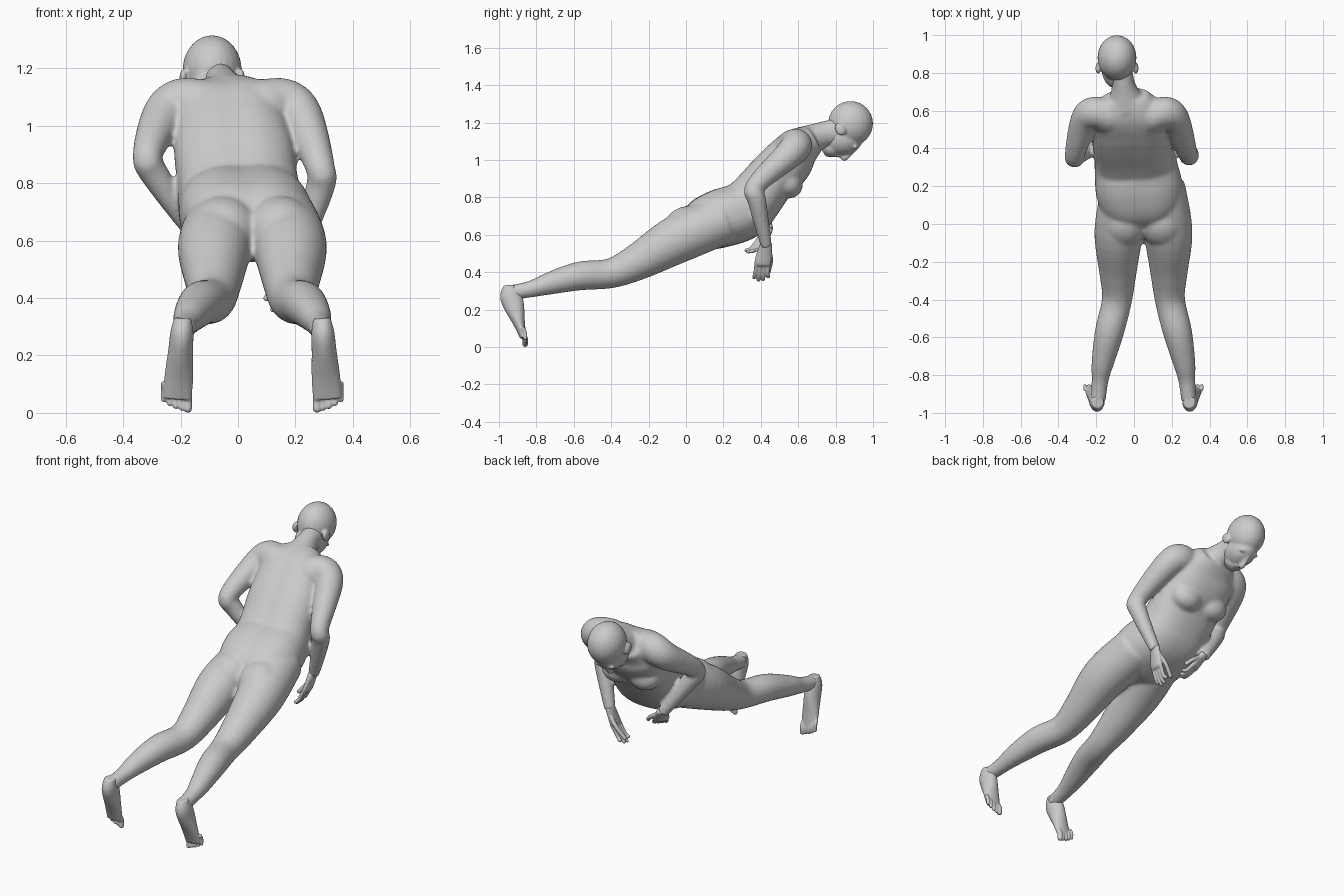
import bpy, bmesh, math
from mathutils import Vector, Matrix

old = bpy.data.objects.get("Cube")
if old:
    bpy.data.objects.remove(old)

# One plain grey for the whole figure
shade = 0.6
grey = bpy.data.materials.new("plain_grey")
grey.use_nodes = True
grey.diffuse_color = (shade, shade, shade, 1)
grey.node_tree.nodes["Principled BSDF"].inputs["Base Color"].default_value = grey.diffuse_color

ACROSS, ALONG = Vector((1, 0, 0)), Vector((0, 1, 0))
HIPS, CHEST, HEAD = 0.05, -0.02, -0.09    # middle of each region across the body
SEGMENTS = 32
SIDES = {"right": -1, "left": 1}


def spline(before, start, end, after, t):
    """Smooth in-between values of four neighbouring rings."""
    result = []
    for p, q, r, s in zip(before, start, end, after):
        slope_in, slope_out = (r - p) / 2, (s - q) / 2
        bend = 3 * (r - q) - 2 * slope_in - slope_out
        twist = 2 * (q - r) + slope_in + slope_out
        result.append(q + t * (slope_in + t * (bend + t * twist)))
    return result


def loft(mesh, rings, reference=ACROSS, groove=0, power=1, steps=5):
    """Closed tube through rings of x, y, z, half width and, if not round, half depth."""
    rings = [(*ring, ring[-1])[:5] for ring in rings]
    points, last = [], len(rings) - 1
    for i in range(last):
        near = [rings[min(max(i + k, 0), last)] for k in (-1, 0, 1, 2)]
        points += [spline(*near, step / steps) for step in range(steps)]
    points.append(rings[-1])
    loops = []
    for i, point in enumerate(points):
        behind, ahead = points[max(i - 1, 0)], points[min(i + 1, len(points) - 1)]
        tangent = (Vector(ahead[:3]) - Vector(behind[:3])).normalized()
        wide = (reference - tangent * reference.dot(tangent)).normalized()
        deep = wide.cross(tangent)
        loop = []
        for k in range(SEGMENTS):
            angle = math.tau * k / SEGMENTS
            c, s = math.cos(angle), math.sin(angle)
            dent = 1 - groove * max(0, s) ** 40
            c, s = (math.copysign(abs(n) ** power, n) for n in (c, s))
            offset = wide * point[3] * c + deep * point[4] * dent * s
            loop.append(mesh.verts.new(Vector(point[:3]) + offset))
        loops.append(loop)
    for lower, upper in zip(loops, loops[1:]):
        for k in range(SEGMENTS):
            n = (k + 1) % SEGMENTS
            mesh.faces.new((lower[k], lower[n], upper[n], upper[k]))
    mesh.faces.new(loops[0][::-1])
    mesh.faces.new(loops[-1])


def ball(mesh, centre, radii, tilt=0):
    matrix = (Matrix.Translation(centre) @ Matrix.Rotation(tilt, 4, 'X')
              @ Matrix.Diagonal((*radii, 1)))
    bmesh.ops.create_uvsphere(mesh, u_segments=24, v_segments=16, radius=1, matrix=matrix)


def digit(mesh, points, radius, reference):
    """Finger or toe with a rounded end."""
    loft(mesh, [(*point, radius) for point in points], reference)
    ball(mesh, points[-1], (radius, radius, radius))


def finish(name, mesh, voxel, smoothing):
    """Blend the overlapping parts into one smooth skin."""
    bmesh.ops.recalc_face_normals(mesh, faces=mesh.faces)
    data = bpy.data.meshes.new(name)
    mesh.to_mesh(data)
    mesh.free()
    data.materials.append(grey)
    part = bpy.data.objects.new(name, data)
    bpy.context.collection.objects.link(part)
    remesh = part.modifiers.new("blend_parts", 'REMESH')
    remesh.mode, remesh.voxel_size, remesh.use_smooth_shade = 'VOXEL', voxel, True
    soften = part.modifiers.new("soften", 'SMOOTH')
    soften.factor, soften.iterations = 0.5, smoothing


def leaning(rings):
    """Rings of the trunk, which sways to one side towards the head."""
    return [(0.055 - 0.15 * y, y, z, wide, deep) for y, z, wide, deep in rings]


body = bmesh.new()

# Torso with a shallow spine groove, then the neck
torso = leaning([(0, .6, .1, .07), (.08, .65, .2, .14), (.18, .69, .23, .16), (.3, .73, .22, .16),
                 (.37, .8, .21, .15), (.45, .9, .21, .14), (.53, .98, .2, .14),
                 (.6, 1.06, .19, .12), (.68, 1.11, .12, .08)])
loft(body, torso, groove=0.07, power=0.85)
neck = leaning([(.62, 1.09, .12, .09), (.69, 1.12, .08, .075), (.75, 1.14, .06, .07), (.84, 1.16, .06, .07)])
loft(body, neck)

for side in SIDES.values():
    # Shoulder blade, buttock and breast
    ball(body, (CHEST + side * .11, .57, 1.07), (.11, .1, .09), tilt=.7)
    ball(body, (HIPS + side * .1, 0, .64), (.12, .13, .11), tilt=.5)
    ball(body, (CHEST + side * .09, .54, .88), (.1, .09, .08), tilt=-.8)

    # Leg from hip to ankle, as distance from the middle, y, z and radius
    leg = [(.09, .2, .68, .13), (.13, -.04, .58, .13), (.135, -.25, .46, .1), (.14, -.4, .395, .08),
           (.18, -.57, .38, .077), (.215, -.73, .34, .06), (.23, -.83, .31, .045), (.24, -.94, .29, .04)]
    loft(body, [(HIPS + side * out, *rest) for out, *rest in leg])


def arm(side, elbow, forearm, wrist):
    """Shared shoulder with its own bend."""
    shoulder = [(.1, .56, 1.08, .08), (.18, .59, 1.08, .085), (.24, .55, 1.03, .077)]
    rings = [(CHEST + side * out, *rest) for out, *rest in shoulder]
    loft(body, rings + [(*elbow, .052), (*forearm, .05), (*wrist, .031)], reference=ALONG)


arm(SIDES["left"], elbow=(.285, .37, .86), forearm=(.285, .38, .78), wrist=(.205, .43, .54))
arm(SIDES["right"], elbow=(-.315, .36, .9), forearm=(-.29, .37, .83), wrist=(-.15, .44, .62))
finish("body", body, voxel=.009, smoothing=12)

# Head: skull, face, jaw and nape
head = bmesh.new()
ball(head, (HEAD, .88, 1.195), (.103, .12, .12))
ball(head, (HEAD, .83, 1.115), (.084, .115, .09))
ball(head, (HEAD, .78, 1.07), (.06, .056, .054))
loft(head, [(HEAD, .78, 1.15, .06), (HEAD, .84, 1.17, .075)])

# Nose, lips and chin
loft(head, [(HEAD, .905, 1.06, .011), (HEAD, .85, 1.012, .016), (HEAD, .84, 1.022, .016)])
for y in (.8, .816):
    ball(head, (HEAD, y, 1.026), (.028, .009, .012))
ball(head, (HEAD, .76, 1.038), (.028, .022, .022))

# Brows, eyelids and ears
for side in SIDES.values():
    ball(head, (HEAD + side * .035, .905, 1.07), (.03, .014, .012))
    ball(head, (HEAD + side * .035, .873, 1.056), (.02, .012, .012))
    ball(head, (HEAD + side * .1, .825, 1.165), (.014, .028, .036), tilt=.5)
finish("head", head, voxel=.006, smoothing=5)


def foot(name, side):
    """Raised heel, sole facing the front and toes on the ground."""
    mesh = bmesh.new()
    sole = [(-.945, .33, .03, .03), (-.94, .28, .04, .055), (-.92, .22, .043, .055),
            (-.89, .12, .05, .03), (-.87, .05, .05, .017)]
    loft(mesh, [(HIPS + side * (.265 - .07 * z), y, z, wide, deep) for y, z, wide, deep in sole])
    for toe in range(5):
        x = HIPS + side * (.225 + .021 * toe)
        tip = .015 + .002 * toe ** 2
        radius = .01 if toe else .015
        digit(mesh, [(x, -.876, tip + .06), (x, -.86, tip + .03), (x, -.86, tip)], radius, ACROSS)
    finish(name, mesh, voxel=.0045, smoothing=3)


def hand(name, wrist, knuckle, tip, thumb, spread):
    """Palm, four curled fingers and a thumb."""
    mesh = bmesh.new()
    wrist, knuckle, tip, thumb, spread = map(Vector, (wrist, knuckle, tip, thumb, spread))
    palm, across = knuckle - wrist, spread.normalized()
    loft(mesh, [(*wrist, .03, .025), (*wrist.lerp(knuckle, .5), .04, .02),
                (*knuckle, .045, .017), (*knuckle.lerp(tip, .1), .04, .012)], across)
    for finger, reach in enumerate((.85, 1, .97, .8)):
        offset = spread * (finger - 1.5)
        middle = knuckle.lerp(tip, reach / 2) + offset + palm.normalized() * .018
        end = knuckle.lerp(tip, reach) + offset * 1.15
        digit(mesh, [knuckle + offset - palm * .15, middle, end], .0105, across)
    root = wrist.lerp(knuckle, .35) + spread
    digit(mesh, [root, root.lerp(thumb, .5) + spread / 2, thumb], .012, palm.cross(across).normalized())
    finish(name, mesh, voxel=.0045, smoothing=2)


for label, side in SIDES.items():
    foot(label + "_foot", side)
hand("left_hand", wrist=(.207, .43, .56), knuckle=(.178, .41, .45), tip=(.122, .4, .36),
     thumb=(.1, .44, .4), spread=(0, .022, 0))
hand("right_hand", wrist=(-.15, .44, .635), knuckle=(-.115, .4, .56), tip=(-.065, .34, .51),
     thumb=(-.04, .415, .545), spread=(.015, .015, 0))
